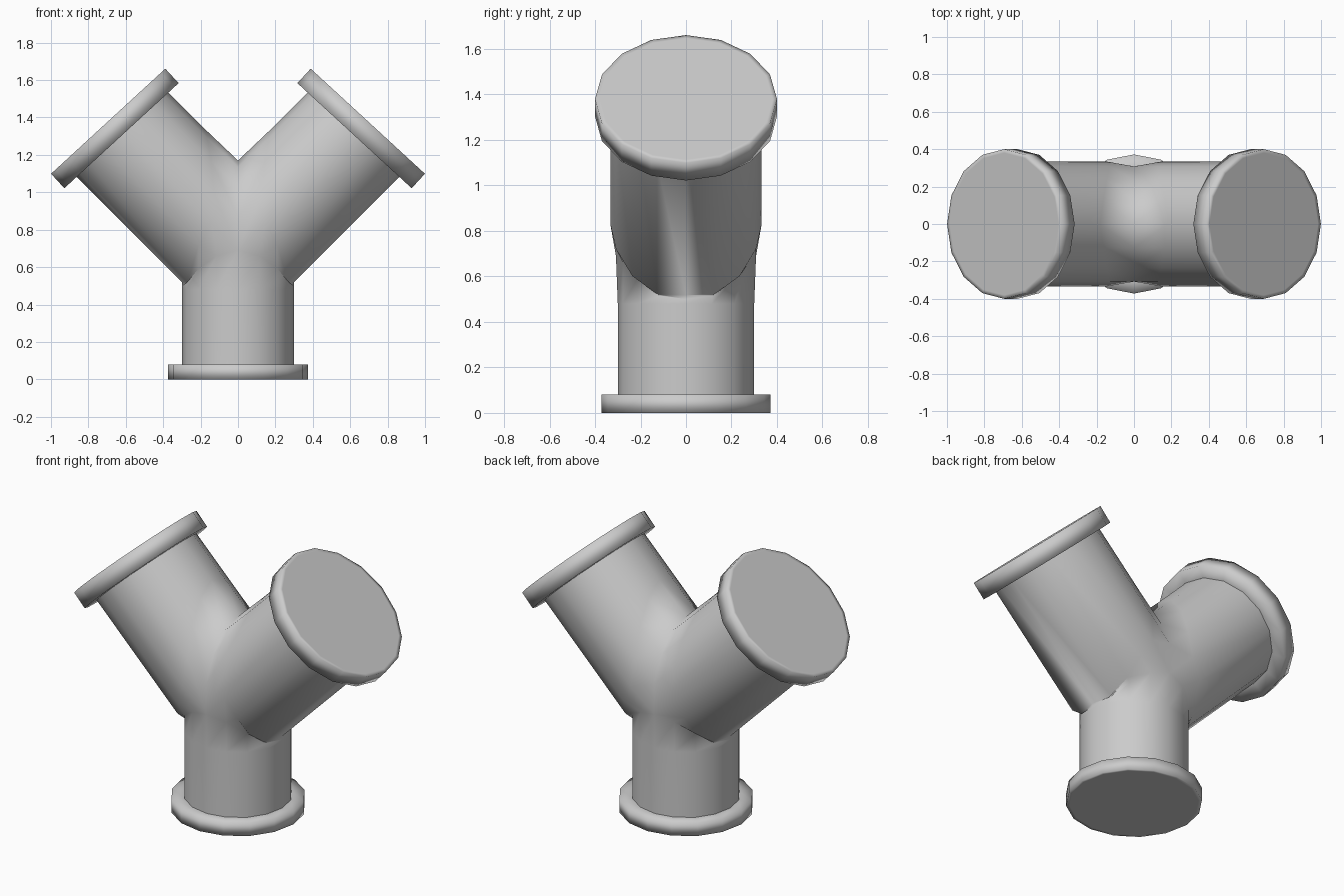
import bpy, bmesh
from math import sin, cos, pi, radians
from mathutils import Vector

if "Cube" in bpy.data.objects:
    bpy.data.objects.remove(bpy.data.objects["Cube"])

N = 16
ANG = [2 * pi * k / N for k in range(N)]


def finish(bm, name):
    bmesh.ops.remove_doubles(bm, verts=bm.verts, dist=0.0005)
    bmesh.ops.recalc_face_normals(bm, faces=bm.faces)
    me = bpy.data.meshes.new(name)
    bm.to_mesh(me)
    bm.free()
    ob = bpy.data.objects.new(name, me)
    bpy.context.collection.objects.link(ob)
    return ob


def loft(bm, rings):
    rows = [[bm.verts.new(p) for p in ring] for ring in rings]
    for a, b in zip(rows, rows[1:]):
        for i in range(N):
            j = (i + 1) % N
            bm.faces.new((a[i], a[j], b[j], b[i])).smooth = True
    return rows


def flange(name, centre, axis, rx, ry, depth, r_in):
    """Closed disc: centre is the outer face, axis points outward in the XZ plane."""
    c, u = Vector(centre), Vector(axis).normalized()
    side = Vector((u.z, 0, -u.x))
    y = Vector((0, 1, 0))

    def ring(s, back):
        return [c - u * back + side * (cos(a) * rx * s) + y * (sin(a) * ry * s) for a in ANG]

    bm = bmesh.new()
    rows = loft(bm, [ring(r_in, depth), ring(1, depth), ring(1, 0), ring(0.95, 0)])
    bm.faces.new(rows[0])
    bm.faces.new(rows[-1])
    return finish(bm, name)


# Pipe body: stem that forks into two mirrored arms
R_STEM, R_ARM, FORK = 0.30, 0.333, 0.69
SEAM_Z = [0.50, 0.515, 0.59, 0.66, 0.69]            # stem top, side to front
BLEND = [0.59, 0.54, 0.44, 0.31, 0.20, 0.17, 0.11, 0.07, 0.09]  # arm loop, crotch to underside


def arm_point(sx, a, t):
    s = 0.7071
    d = -cos(a) * R_ARM
    return Vector((sx * s * (t + d), sin(a) * R_ARM, FORK + s * (t - d)))


def fork_point(sx, k):
    a, m = ANG[k], min(k, N - k)
    if m < 4:                                        # crotch curve on the mirror plane
        return Vector((0, R_ARM * sin(a), FORK + 0.48 * cos(a)))
    x = 0 if m == 4 else -R_STEM * cos(a)
    r = 0.308 if m == 4 else R_STEM
    return Vector((sx * x, r * sin(a), SEAM_Z[8 - m]))


bm = bmesh.new()
for sx in (1, -1):
    loft(bm, [[fork_point(sx, k) for k in range(N)],
              [arm_point(sx, ANG[k], BLEND[min(k, N - k)]) for k in range(N)],
              [arm_point(sx, a, 0.89) for a in ANG]])


def stem_top(k):
    a = ANG[k]
    q = min(k % 8, 8 - k % 8)
    r = 0.308 if q == 4 else R_STEM
    x = 0 if q == 4 else r * cos(a)
    return Vector((x, r * sin(a), SEAM_Z[q]))


loft(bm, [[Vector((R_STEM * cos(a), R_STEM * sin(a), z)) for a in ANG] for z in (0.05, 0.48)]
     + [[stem_top(k) for k in range(N)]])
finish(bm, "pipe_body")

# End flanges
flange("base_flange", (0, 0, 0), (0, 0, -1), 0.375, 0.372, 0.08, 0.8)
tilt = radians(42.6)
for sx, side in ((1, "right"), (-1, "left")):
    flange(side + "_arm_flange", (sx * 0.694, 0, 1.38), (sx * sin(tilt), 0, cos(tilt)),
           0.415, 0.40, 0.105, 0.8)
